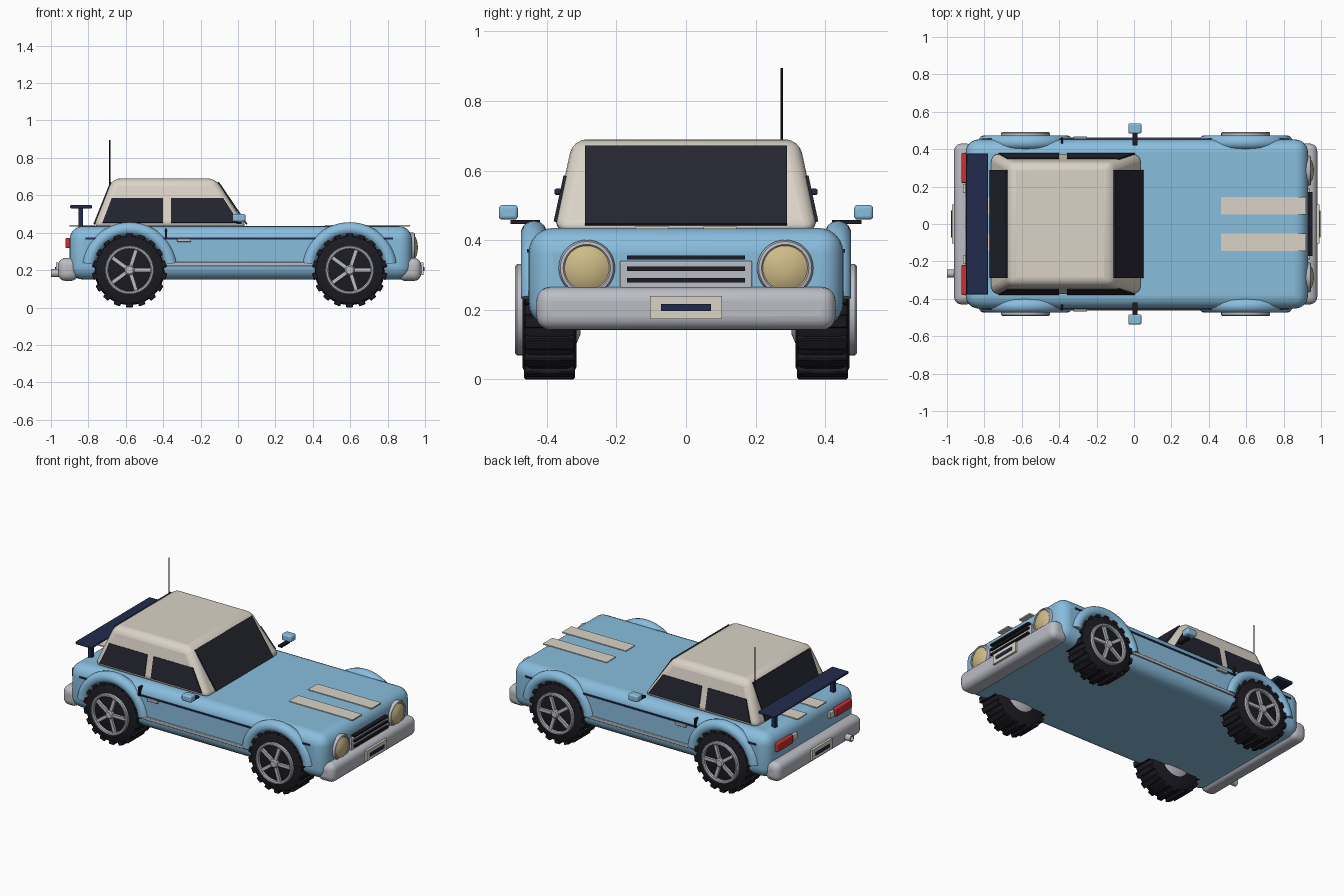
import bpy, bmesh, math
from mathutils import Vector, Matrix

if "Cube" in bpy.data.objects:
    bpy.data.objects.remove(bpy.data.objects["Cube"])


def mat(name, r, g, b):
    m = bpy.data.materials.new(name)
    m.diffuse_color = (r, g, b, 1)
    m.use_nodes = True
    m.node_tree.nodes["Principled BSDF"].inputs["Base Color"].default_value = m.diffuse_color
    return m


BLUE = mat("sky_blue", .25, .51, .73)
CREAM = mat("cream", .70, .65, .57)
GLASS = mat("dark_glass", .018, .018, .03)
NAVY = mat("navy", .015, .024, .075)
SILVER = mat("silver", .50, .51, .56)
LAMP = mat("lamp_yellow", .62, .50, .24)
RED = mat("tail_red", .60, .03, .03)
RUBBER = mat("rubber_black", .011, .011, .016)


def finish(name, bm, m, bevel=0, seg=3):
    bmesh.ops.recalc_face_normals(bm, faces=bm.faces)
    me = bpy.data.meshes.new(name)
    bm.to_mesh(me)
    bm.free()
    me.materials.append(m)
    ob = bpy.data.objects.new(name, me)
    bpy.context.collection.objects.link(ob)
    if bevel:
        mod = ob.modifiers.new("bevel", 'BEVEL')
        mod.width, mod.segments = bevel, seg
        mod.limit_method = 'NONE'
    bpy.ops.object.select_all(action='DESELECT')
    ob.select_set(True)
    bpy.context.view_layer.objects.active = ob
    bpy.ops.object.shade_smooth_by_angle(angle=math.radians(35))
    return ob


def box(name, x, y, z, m, bevel=0, seg=3, top=None):
    """Box from (min, max) ranges; top = (x range, y range) tapers it."""
    bm = bmesh.new()
    bmesh.ops.create_cube(bm, size=1)
    for v in bm.verts:
        i, j, k = (int(c > 0) for c in v.co)
        tx, ty = top if top and k else (x, y)
        v.co = (tx[i], ty[j], z[k])
    return finish(name, bm, m, bevel, seg)


def plate(name, pts, m, t=.0045):
    """Thin plate on a planar outline, thickened both ways."""
    bm = bmesh.new()
    f = bm.faces.new([bm.verts.new(p) for p in pts])
    f.normal_update()
    n = f.normal.copy()
    bmesh.ops.translate(bm, verts=bm.verts, vec=-n * t)
    g = bmesh.ops.extrude_face_region(bm, geom=[f], use_keep_orig=True)
    bmesh.ops.translate(bm, verts=[v for v in g['geom'] if isinstance(v, bmesh.types.BMVert)], vec=n * 2 * t)
    return finish(name, bm, m)


def lathe(name, prof, c, m, axis='Y', arc=(0, 360), n=40, closed=False):
    """Spin an (r, h) profile about an axis through c."""
    bm = bmesh.new()
    full = arc[1] - arc[0] == 360
    rows = []
    for i in range(n if full else n + 1):
        a = math.radians(arc[0] + (arc[1] - arc[0]) * i / n)
        ca, sa = math.cos(a), math.sin(a)
        rows.append([bm.verts.new(Vector(c) + Vector((r * ca, h, r * sa) if axis == 'Y' else (h, r * ca, r * sa)))
                     for r, h in prof])
    k = len(prof)
    for i in range(n):
        a, b = rows[i], rows[(i + 1) % len(rows)]
        for j in range(k if closed else k - 1):
            bm.faces.new((a[j], a[(j + 1) % k], b[(j + 1) % k], b[j]))
    if not full:
        bm.faces.new(rows[0])
        bm.faces.new(rows[-1])
    bmesh.ops.remove_doubles(bm, verts=bm.verts, dist=1e-5)
    return finish(name, bm, m)


# Body and cabin
box("body", (-.90, .93), (-.452, .452), (.15, .435), BLUE, .07, 6)
box("cabin", (-.775, .05), (-.382, .382), (.425, .69), CREAM, .04, 4,
    top=((-.67, -.12), (-.325, .325)))

# Windscreen and rear window
plate("windscreen", [(.047, -.29, .445), (.047, .29, .445), (-.106, .29, .67), (-.106, -.29, .67)], GLASS)
plate("rear_window", [(-.769, -.29, .445), (-.769, .29, .445), (-.679, .29, .67), (-.679, -.29, .67)], GLASS)

# Hood and deck stripes
for s in (-1, 1):
    y = sorted((s * .05, s * .145))
    box("hood_stripe", (.465, .92), y, (.432, .440), CREAM)
    box("deck_stripe", (-.90, -.765), y, (.432, .440), CREAM)

for s in (-1, 1):
    # Side windows follow the sloped cabin wall
    def wall(x, z):
        return (x, s * (.382 - (z - .425) * .057 / .265), z)
    plate("rear_side_window", [wall(*p) for p in ((-.725, .453), (-.402, .453), (-.402, .585), (-.675, .585))], GLASS)
    plate("door_window", [wall(*p) for p in ((-.358, .453), (.005, .453), (-.08, .585), (-.358, .585))], GLASS)

    # Side trim, sill, handle and door seam
    def side(name, x, y, z, m, bevel=0):
        box(name, x, sorted((s * y[0], s * y[1])), z, m, bevel)
    side("side_trim", (-.815, .83), (.44, .457), (.364, .374), NAVY)
    side("sill_strip", (-.40, .41), (.44, .462), (.222, .242), SILVER, .004)
    side("door_handle", (-.325, -.25), (.44, .468), (.35, .368), SILVER, .004)
    side("door_seam", (-.389, -.379), (.43, .462), (.365, .422), RUBBER)

    # Mirrors
    side("mirror_stalk", (-.008, .018), (.42, .505), (.446, .458), RUBBER)
    side("mirror", (-.03, .04), (.483, .538), (.459, .501), BLUE, .01)

    # Wheels and arches
    for x, pos in ((.597, "front"), (-.58, "rear")):
        c = (x, 0, .2)
        tyre = [(0, .315), (.165, .315), (.18, .322), (.187, .34), (.187, .445), (.18, .463), (.165, .47), (0, .47)]
        lathe(pos + "_tyre", [(r, s * h) for r, h in tyre], c, RUBBER)
        bm = bmesh.new()
        for i in range(18):
            M = (Matrix.Translation((x, s * .392, .2)) @ Matrix.Rotation(i * math.tau / 18 + math.pi / 2, 4, 'Y')
                 @ Matrix.Translation((.187, 0, 0)) @ Matrix.Diagonal((.026, .146, .037, 1)))
            bmesh.ops.create_cube(bm, size=1, matrix=M)
        finish(pos + "_tread", bm, RUBBER, .004, 1)
        rim = [(.112, .465), (.112, .486), (.118, .491), (.126, .491), (.131, .486), (.131, .465)]
        lathe(pos + "_rim", [(r, s * h) for r, h in rim], c, SILVER, closed=True)
        lathe(pos + "_hub", [(0, s * .492), (.02, s * .492), (.027, s * .486), (.027, s * .465)], c, SILVER, n=20)
        lathe(pos + "_inner_hub", [(0, s * .300), (.07, s * .303), (.105, s * .318)], c, SILVER)
        bm = bmesh.new()
        for i in range(5):
            M = (Matrix.Translation((x, s * .476, .2)) @ Matrix.Rotation(-i * math.tau / 5, 4, 'Y')
                 @ Matrix.Translation((.066, 0, 0)) @ Matrix.Diagonal((.1, .018, .02, 1)))
            bmesh.ops.create_cube(bm, size=1, matrix=M)
        finish(pos + "_spokes", bm, SILVER)
        tube = [(.22 + .036 * math.cos(t * math.tau / 14), s * (.437 + .038 * math.sin(t * math.tau / 14)))
                for t in range(14)]
        lathe(pos + "_arch", tube, c, BLUE, arc=(9, 171), n=32, closed=True)

    # Headlights
    h = (0, s * .285, .32)
    lathe("headlight_ring", [(.062, .90), (.062, .94), (.068, .947), (.076, .945), (.081, .935), (.081, .90)],
          h, SILVER, 'X', closed=True)
    lathe("headlight_lens", [(.064, .91), (.064, .944), (.045, .955), (.022, .960), (0, .962)], h, LAMP, 'X')

    # Tail lights
    side("tail_light", (-.922, -.88), (.22, .38), (.318, .372), RED, .005)
    side("reverse_light", (-.915, -.88), (.165, .212), (.325, .365), CREAM, .004)

    # Spoiler posts
    side("spoiler_post", (-.853, -.828), (.285, .31), (.425, .535), NAVY)

# Spoiler and aerial
box("spoiler", (-.897, -.78), (-.378, .378), (.53, .548), NAVY, .005, 2)
lathe("aerial", [(0, .57), (.004, .57), (.004, .895), (0, .895)], (0, 0, 0), RUBBER, n=8).matrix_world = (
    Matrix.Translation((-.685, .275, 0)) @ Matrix.Rotation(math.pi / 2, 4, 'X'))

# Bumpers with number plates
for s, name in ((1, "front"), (-1, "rear")):
    def end(part, x, y, z, m, bevel=0, seg=3):
        box(name + part, sorted((s * x[0], s * x[1])), y, z, m, bevel, seg)
    o = 0 if s > 0 else -.018
    end("_bumper", (.855, .98 + o), (-.43, .43), (.142, .265), SILVER, .04, 5)
    end("_number_plate", (.97 + o, .992 + o), (-.103, .103), (.174, .24), CREAM)
    end("_plate_panel", (.99 + o, .997 + o), (-.072, .072), (.196, .216), NAVY)

# Grille
box("grille_panel", (.91, .942), (-.19, .19), (.25, .34), SILVER, .004)
for z in (.285, .318, .35):
    box("grille_bar", (.91, .955), (-.17, .17), (z - .006, z + .006), RUBBER)

# Exhaust
lathe("exhaust", [(0, -.90), (.021, -.90), (.021, -1), (.014, -1), (.014, -.97), (0, -.97)],
      (0, -.265, .184), SILVER, 'X', n=20)
